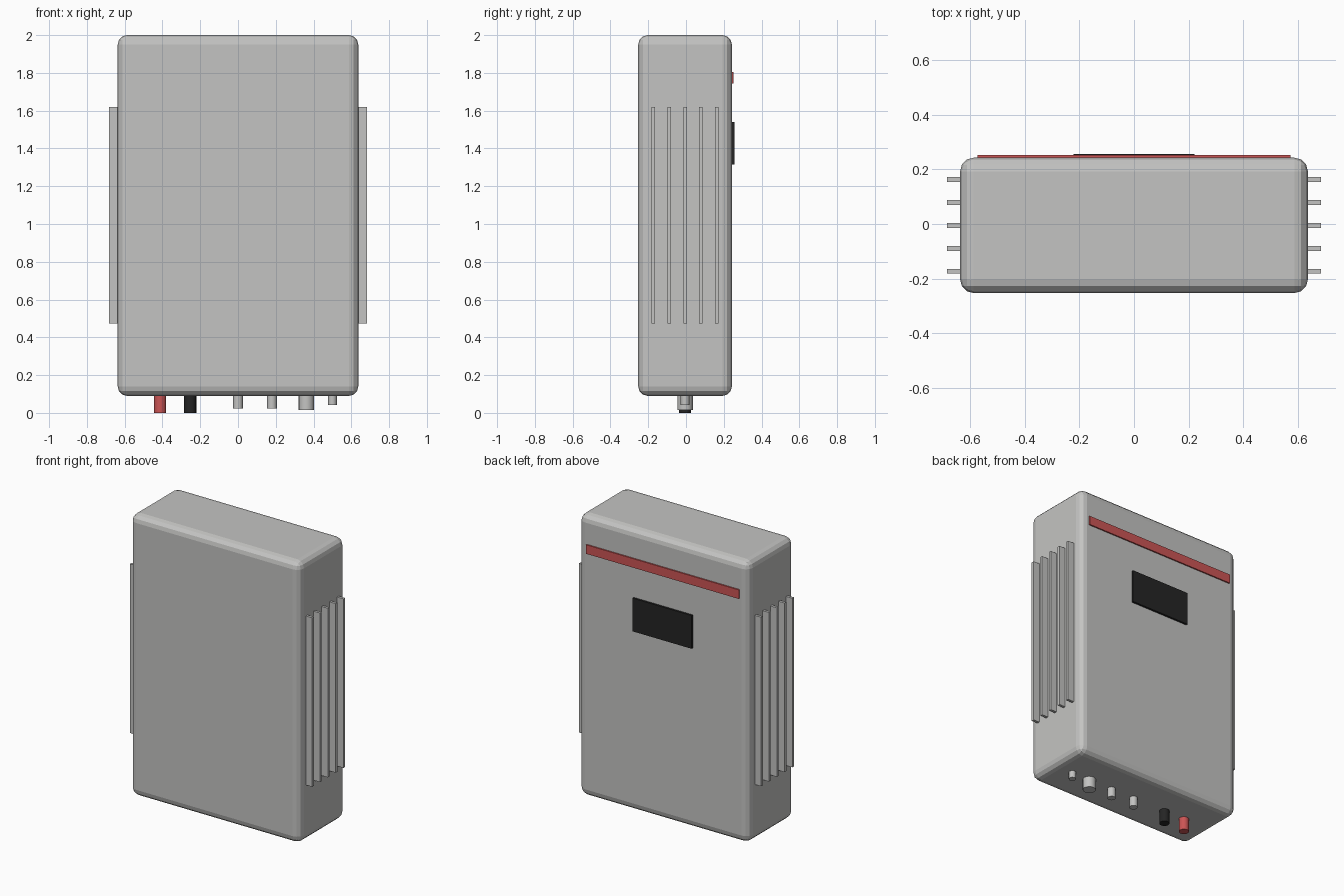
import bpy
import math

if "Cube" in bpy.data.objects:
    bpy.data.objects.remove(bpy.data.objects["Cube"])

CY = -0.005  # depth centre of the housing


def material(name, rgb):
    m = bpy.data.materials.new(name)
    m.diffuse_color = (*rgb, 1)
    m.use_nodes = True
    m.node_tree.nodes["Principled BSDF"].inputs["Base Color"].default_value = m.diffuse_color
    return m


GREY = material("light grey", (0.55, 0.55, 0.54))
RED = material("red", (0.60, 0.09, 0.09))
BLACK = material("black", (0.018, 0.018, 0.018))


def box(name, lo, hi, mat):
    bpy.ops.mesh.primitive_cube_add(size=1, location=[(a + b) / 2 for a, b in zip(lo, hi)])
    ob = bpy.context.object
    ob.name = name
    ob.scale = [b - a for a, b in zip(lo, hi)]
    bpy.ops.object.transform_apply(location=False, rotation=False, scale=True)
    ob.data.materials.append(mat)
    return ob


def plug(name, x, radius, bottom, mat):
    top = 0.11
    bpy.ops.mesh.primitive_cylinder_add(vertices=16, radius=radius, depth=top - bottom,
                                        location=(x, CY, (top + bottom) / 2))
    ob = bpy.context.object
    ob.name = name
    ob.data.materials.append(mat)
    bpy.ops.object.shade_smooth_by_angle(angle=math.radians(30))


# Housing with rounded edges
housing = box("housing", (-0.637, CY - 0.248, 0.09), (0.637, CY + 0.248, 2.0), GREY)
bevel = housing.modifiers.new("rounded edges", 'BEVEL')
bevel.width = 0.05
bevel.segments = 3

# Cooling fins on both sides
for side, label in ((-1, "left"), (1, "right")):
    for i in range(5):
        y = CY + (i - 2) * 0.084
        x0, x1 = sorted((side * 0.625, side * 0.684))
        box(f"{label}_cooling_fin_{i + 1}", (x0, y - 0.009, 0.473), (x1, y + 0.009, 1.62), GREY)

# Stripe and display on the back
box("stripe", (-0.573, 0.235, 1.745), (0.573, 0.252, 1.806), RED)
box("display", (-0.222, 0.235, 1.315), (0.222, 0.257, 1.54), BLACK)

# Connectors underneath
plug("positive_terminal", -0.412, 0.032, 0.0, RED)
plug("negative_terminal", -0.253, 0.032, 0.0, BLACK)
plug("cable_gland_1", 0.0, 0.026, 0.022, GREY)
plug("cable_gland_2", 0.18, 0.026, 0.022, GREY)
plug("large_cable_gland", 0.362, 0.041, 0.015, GREY)
plug("small_connector", 0.5, 0.023, 0.042, GREY)
